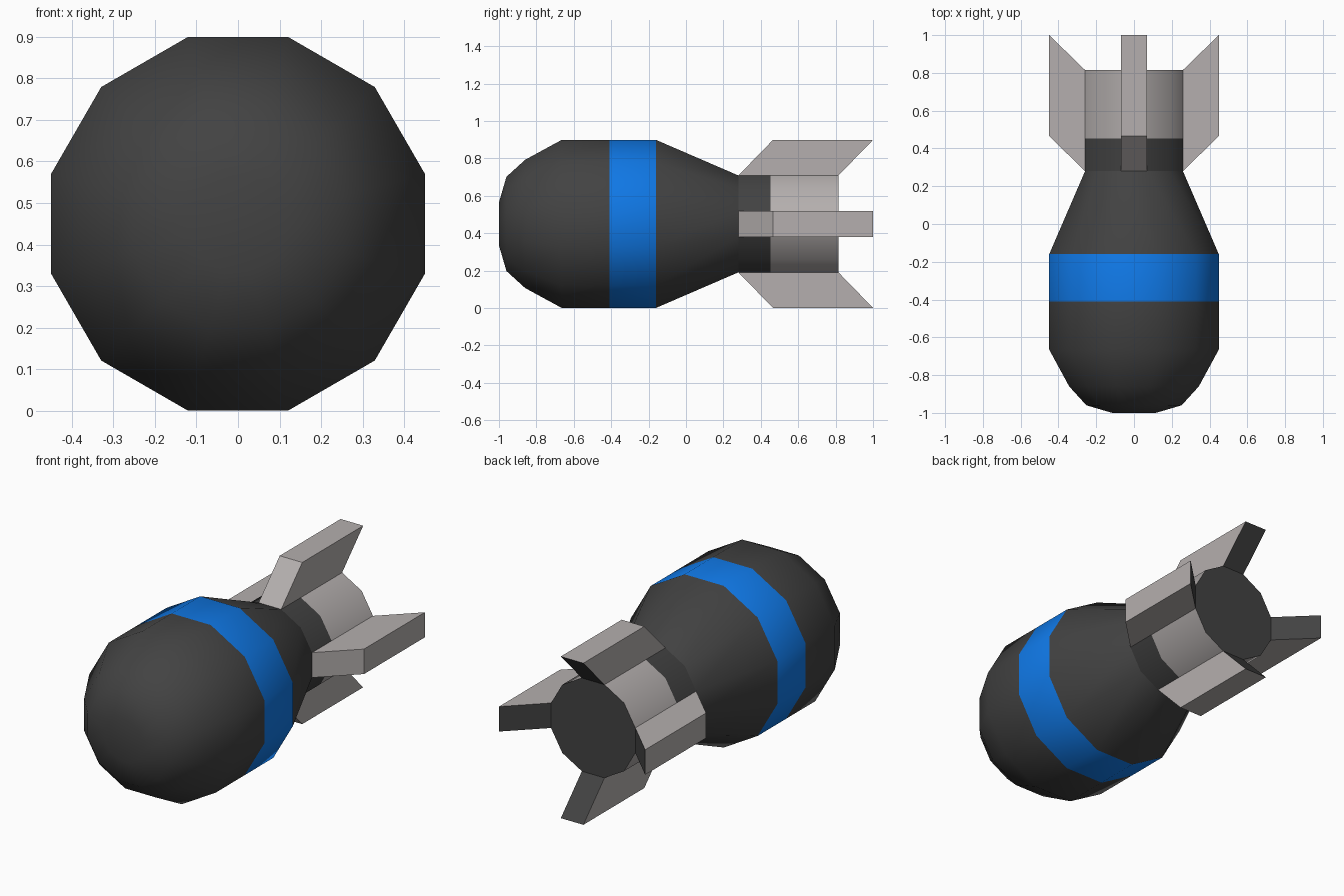
import bpy, math

if "Cube" in bpy.data.objects:
    bpy.data.objects.remove(bpy.data.objects["Cube"])

SIDES = 12
CZ = 0.45                                   # height of the long axis
K = 1 / math.cos(math.pi / SIDES)           # flat-to-centre -> corner radius


def material(name, rgb):
    m = bpy.data.materials.new(name)
    m.diffuse_color = (*rgb, 1)
    m.use_nodes = True
    m.node_tree.nodes["Principled BSDF"].inputs["Base Color"].default_value = m.diffuse_color
    return m


DARK = material("charcoal", (0.055, 0.055, 0.055))
BLUE = material("blue", (0.005, 0.19, 0.80))
GREY = material("warm grey", (0.46, 0.43, 0.425))
MATS = [DARK, BLUE, GREY]


def make(name, verts, faces, mats):
    me = bpy.data.meshes.new(name)
    me.from_pydata(verts, [], faces)
    for m in MATS:
        me.materials.append(m)
    for p, i in zip(me.polygons, mats):
        p.material_index = i
    ob = bpy.data.objects.new(name, me)
    bpy.context.collection.objects.link(ob)
    bpy.ops.object.select_all(action='DESELECT')
    ob.select_set(True)
    bpy.context.view_layer.objects.active = ob
    bpy.ops.object.shade_smooth_by_angle(angle=math.radians(40))
    return ob


def lathe(name, profile, bands, cap_front=False, cap_back=False, skip=()):
    """Spin (y, apothem) points round the long axis; bands = material per ring."""
    verts, faces, mats = [], [], []
    for y, r in profile:
        for i in range(SIDES):
            a = 2 * math.pi * (i + 0.5) / SIDES
            verts.append((r * K * math.cos(a), y, CZ + r * K * math.sin(a)))
    for j, m in enumerate(bands):
        for i in range(SIDES):
            if i in skip:
                continue
            a, b, n = j * SIDES + i, j * SIDES + (i + 1) % SIDES, SIDES
            faces.append((a, a + n, b + n, b))
            mats.append(m)
    if cap_front:
        faces.append(tuple(range(SIDES)))
        mats.append(0)
    if cap_back:
        faces.append(tuple(reversed(range(len(verts) - SIDES, len(verts)))))
        mats.append(0)
    return make(name, verts, faces, mats)


# Rounded nose, striped middle and tapered rear
lathe("body", [(-1, 0.115), (-0.96, 0.252), (-0.86, 0.343), (-0.665, 0.449),
               (-0.41, 0.449), (-0.16, 0.449), (0.28, 0.259)],
      [0, 0, 0, 0, 1, 0], cap_front=True)

# Tail tube, open under the four fins (they grow out of its flats)
lathe("tail_tube", [(0.28, 0.259), (0.452, 0.259), (0.815, 0.259)], [0, 2],
      cap_back=True, skip=(2, 5, 8, 11))

# Four swept fins with dark trailing faces
outline = [(0.259, 0.28), (0.449, 0.465), (0.449, 1.0), (0.259, 0.815)]
half = 0.259 * math.tan(math.pi / SIDES)
for k, name in enumerate(["fin_right", "fin_top", "fin_left", "fin_bottom"]):
    c, s = [(1, 0), (0, 1), (-1, 0), (0, -1)][k]
    verts = [(r * c - t * s, y, CZ + r * s + t * c)
             for t in (-half, half) for r, y in outline]
    faces = [(0, 1, 2, 3), (7, 6, 5, 4), (0, 4, 5, 1), (1, 5, 6, 2), (2, 6, 7, 3)]
    make(name, verts, faces, [2, 2, 2, 2, 0])
